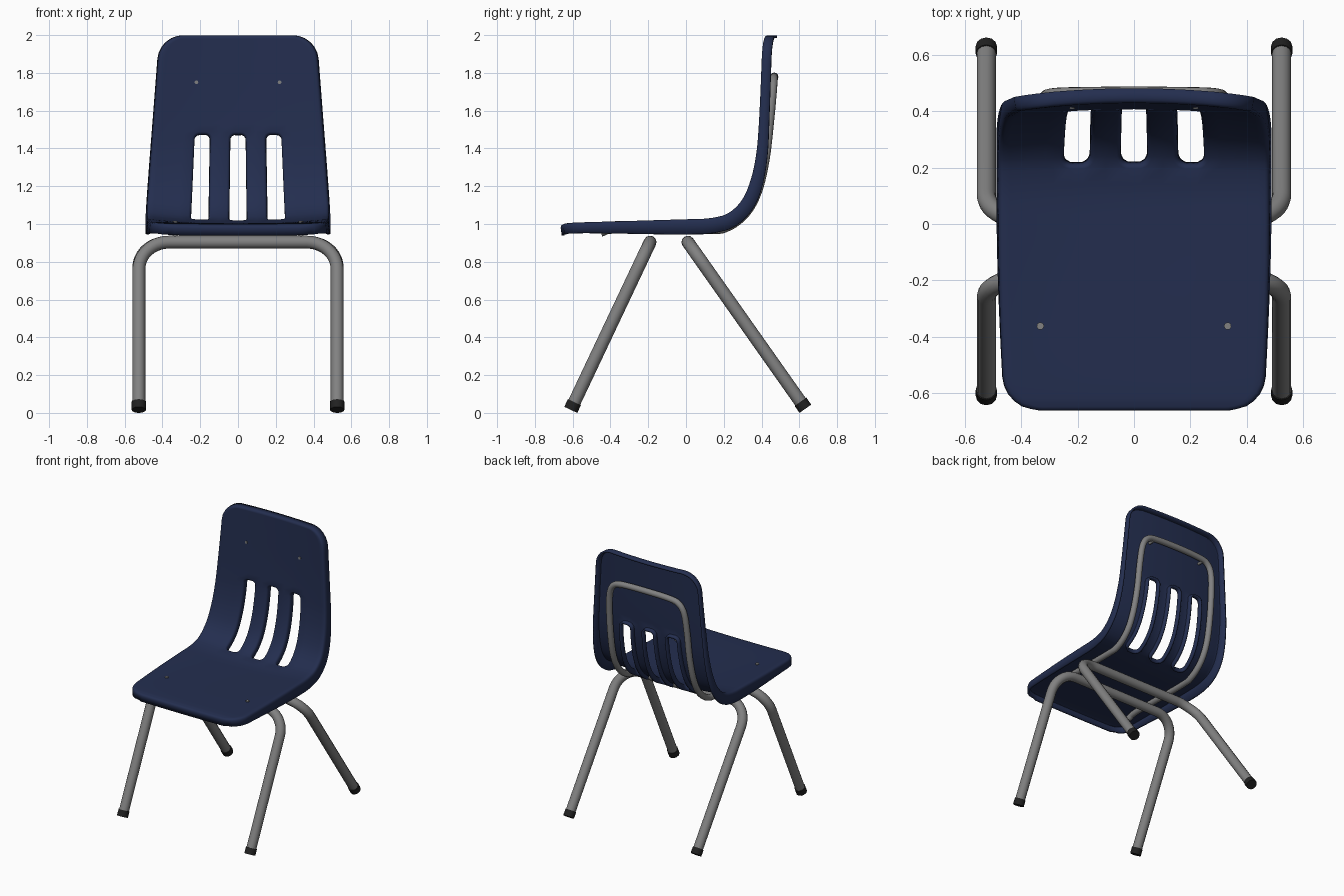
import bpy, bmesh, math
from mathutils import Vector

if "Cube" in bpy.data.objects:
    bpy.data.objects.remove(bpy.data.objects["Cube"])


def material(name, rgb):
    m = bpy.data.materials.new(name)
    m.diffuse_color = (*rgb, 1)
    m.use_nodes = True
    m.node_tree.nodes["Principled BSDF"].inputs["Base Color"].default_value = m.diffuse_color
    return m


NAVY = material("navy plastic", (0.017, 0.027, 0.078))
STEEL = material("grey steel", (0.22, 0.22, 0.22))
RUBBER = material("black rubber", (0.015, 0.015, 0.015))


def finish(ob, mat, angle=40):
    ob.data.materials.clear()
    ob.data.materials.append(mat)
    bpy.ops.object.select_all(action='DESELECT')
    ob.select_set(True)
    bpy.context.view_layer.objects.active = ob
    if ob.type == 'CURVE':
        bpy.ops.object.convert(target='MESH')
    bpy.ops.object.shade_smooth_by_angle(angle=math.radians(angle))


def spline(ctrl, n=10):
    """Catmull-Rom curve through the control points."""
    p = [Vector(c) for c in ctrl]
    p = [2 * p[0] - p[1]] + p + [2 * p[-1] - p[-2]]
    out = []
    for a, b, c, d in zip(p, p[1:], p[2:], p[3:]):
        for k in range(n):
            t = k / n
            out.append(0.5 * (2 * b + (c - a) * t + (2 * a - 5 * b + 4 * c - d) * t * t
                              + (3 * b - a - 3 * c + d) * t ** 3))
    return out + [p[-2]]


def tube(name, pts, radius, mat):
    cu = bpy.data.curves.new(name, 'CURVE')
    cu.dimensions = '3D'
    cu.bevel_depth = radius
    cu.bevel_resolution = 4
    cu.use_fill_caps = True
    sp = cu.splines.new('POLY')
    sp.points.add(len(pts) - 1)
    for q, v in zip(sp.points, pts):
        q.co = (*v, 1)
    ob = bpy.data.objects.new(name, cu)
    bpy.context.collection.objects.link(ob)
    finish(ob, mat)
    return ob


# ---- seat shell: side profile swept across x, with slots and a turned rim ----
PROFILE = [(0, -0.652, 1.0), (0, -0.6, 1.007), (0, -0.3, 1.016), (0, 0, 1.025),
           (0, 0.1, 1.028), (0, 0.19, 1.043), (0, 0.255, 1.08), (0, 0.31, 1.15),
           (0, 0.35, 1.26), (0, 0.373, 1.38), (0, 0.383, 1.49), (0, 0.392, 1.65),
           (0, 0.4, 1.85), (0, 0.405, 1.985)]
N = 10
dense = spline(PROFILE, N)
arc = [0.0]
for a, b in zip(dense, dense[1:]):
    arc.append(arc[-1] + (b - a).length)
LEN, S0, S1 = arc[-1], arc[5 * N], arc[10 * N]     # total length, slot start and end
CORNER, SLOT_R = 0.11, 0.04


def profile(s):
    i = max(k for k in range(len(arc) - 1) if arc[k] <= s + 1e-9)
    t = (s - arc[i]) / (arc[i + 1] - arc[i])
    lo, hi = dense[max(i - 1, 0)], dense[min(i + 2, len(dense) - 1)]
    tan = (hi - lo).normalized()
    return dense[i].lerp(dense[i + 1], t), Vector((0, -tan.z, tan.y))


def rounded(full, r, d):
    d = min(max(d, 0), r)
    return full - r + math.sqrt(r * r - (r - d) ** 2)


def row(s):
    p, n = profile(s)
    wide = 0.465 - 0.0775 * max(0, p.z - 1.1) - 0.02 * max(0, -p.y / 0.65) ** 2
    w = rounded(wide, CORNER, min(s, LEN - s))
    t = min(max((s - S0) / (S1 - S0), 0), 1)
    h = rounded(0.062 - 0.007 * t, SLOT_R, min(s - S0, S1 - s))
    c = 0.203 - 0.016 * t
    half = [h, (h + c - h) / 2, c - h, c, c + h]
    half += [c + h + (w - c - h) * f for f in (0.25, 0.5, 0.75, 0.9, 1)]
    k = min(max(s / S0, 0), 1)
    dish = 0.005 + 0.02 * k * k * (3 - 2 * k)
    return [p + Vector((x, 0, 0)) - n * dish * (1 - (x / wide) ** 2)
            for x in [-v for v in reversed(half)] + [0] + half]


arcsteps = [1 - math.cos(math.radians(15 * k)) for k in range(7)]
stations = {round(v, 5) for f in arcsteps for v in
            (CORNER * f, LEN - CORNER * f, S0 + SLOT_R * f, S1 - SLOT_R * f)}
for a, b, n in ((CORNER, S0, 14), (S0 + SLOT_R, S1 - SLOT_R, 16), (S1, LEN - CORNER, 10)):
    stations |= {round(a + (b - a) * k / n, 5) for k in range(1, n)}
stations = sorted(min(v, LEN) for v in stations)

bm = bmesh.new()
grid = [[bm.verts.new(v) for v in row(s)] for s in stations]
MID = 10
slot_cells = {MID - 1, MID, MID + 3, MID + 4, MID - 4, MID - 5}
for j in range(len(grid) - 1):
    in_slot = S0 < (stations[j] + stations[j + 1]) / 2 < S1
    for i in range(len(grid[0]) - 1):
        if not (in_slot and i in slot_cells):
            bm.faces.new((grid[j][i], grid[j][i + 1], grid[j + 1][i + 1], grid[j + 1][i]))
bmesh.ops.delete(bm, geom=[v for v in bm.verts if not v.link_faces], context='VERTS')
bm.normal_update()

# rim turned backwards around the outline and around every slot
edges = [e for e in bm.edges if e.is_boundary]
out, nrm = {}, {}
for e in edges:
    f = e.link_faces[0]
    d = (e.verts[1].co - e.verts[0].co).normalized()
    o = (e.verts[0].co + e.verts[1].co) / 2 - f.calc_center_median()
    o = (o - d * o.dot(d)).normalized()
    for v in e.verts:
        out[v] = out.get(v, Vector()) + o
        nrm[v] = v.normal.copy()
rings = {}
for v in out:
    o, p = out[v].normalized(), v.co
    slot = abs(p.x) < 0.275 and -0.5 < p.y and p.z < 1.6
    depth = 0.052 + 0.03 * math.exp(-((p.y - 0.1) / 0.5) ** 2 - ((p.z - 1) / 0.4) ** 2)
    if slot:
        depth = 0.04
    rings[v] = [v] + [bm.verts.new(p + o * a - nrm[v] * b) for a, b in
                      ((0.008, 0.003), (0.013, 0.009), (0.015, 0.018), (0.016, depth))]
for e in edges:
    lp = e.link_loops[0]
    a, b = rings[lp.vert], rings[lp.link_loop_next.vert]
    for k in range(4):
        bm.faces.new((b[k], a[k], a[k + 1], b[k + 1]))
me = bpy.data.meshes.new("seat_shell")
bm.to_mesh(me)
bm.free()
shell = bpy.data.objects.new("seat_shell", me)
bpy.context.collection.objects.link(shell)
mod = shell.modifiers.new("thickness", 'SOLIDIFY')
mod.thickness, mod.offset = 0.014, -1
finish(shell, NAVY, 50)


# ---- leg frames: inverted U tubes with rubber feet ----
def leg_frame(name, top, foot):
    top, foot = Vector(top), Vector(foot)
    down = (foot - top).normalized()
    r, x = 0.16, 0.525
    half = [Vector((x - r + r * math.sin(a), 0, 0)) + top + down * r * (1 - math.cos(a))
            for a in [math.radians(9 * k) for k in range(11)]]
    half.append(foot + Vector((x, 0, 0)) - down * 0.01)
    mirror = [Vector((-v.x, v.y, v.z)) for v in reversed(half)]
    tube(name, mirror + half, 0.034, STEEL)
    for side, sx in (("left", -x), ("right", x)):
        end = foot + Vector((sx, 0, 0))
        tube(f"{name}_{side}_foot", [end - down * 0.045, end], 0.038, RUBBER)


leg_frame("front_leg_frame", (0, -0.19, 0.904), (0, -0.61, 0.016))
leg_frame("rear_leg_frame", (0, 0.01, 0.904), (0, 0.632, 0.022))

# ---- support tube: under the seat, up and around behind the back ----
half = [(0.333, -0.45, 0.955), (0.333, -0.36, 0.972), (0.333, 0.1, 0.968),
        (0.33, 0.22, 0.983), (0.33, 0.32, 1.06), (0.33, 0.383, 1.18),
        (0.325, 0.422, 1.35), (0.32, 0.445, 1.55), (0.305, 0.458, 1.69),
        (0.265, 0.463, 1.755), (0.19, 0.465, 1.775)]
path = half + [(0, 0.467, 1.78)] + [(-x, y, z) for x, y, z in reversed(half)]
tube("back_support_tube", spline(path, 6), 0.022, STEEL)

# ---- rivets ----
for side, sx in (("left", -1), ("right", 1)):
    tube(f"{side}_seat_rivet", [(sx * 0.333, -0.363, 0.965), (sx * 0.333, -0.363, 1.0155)], 0.013, STEEL)
    tube(f"{side}_back_rivet", [(sx * 0.22, 0.465, 1.75), (sx * 0.22, 0.408, 1.75)], 0.01, STEEL)
